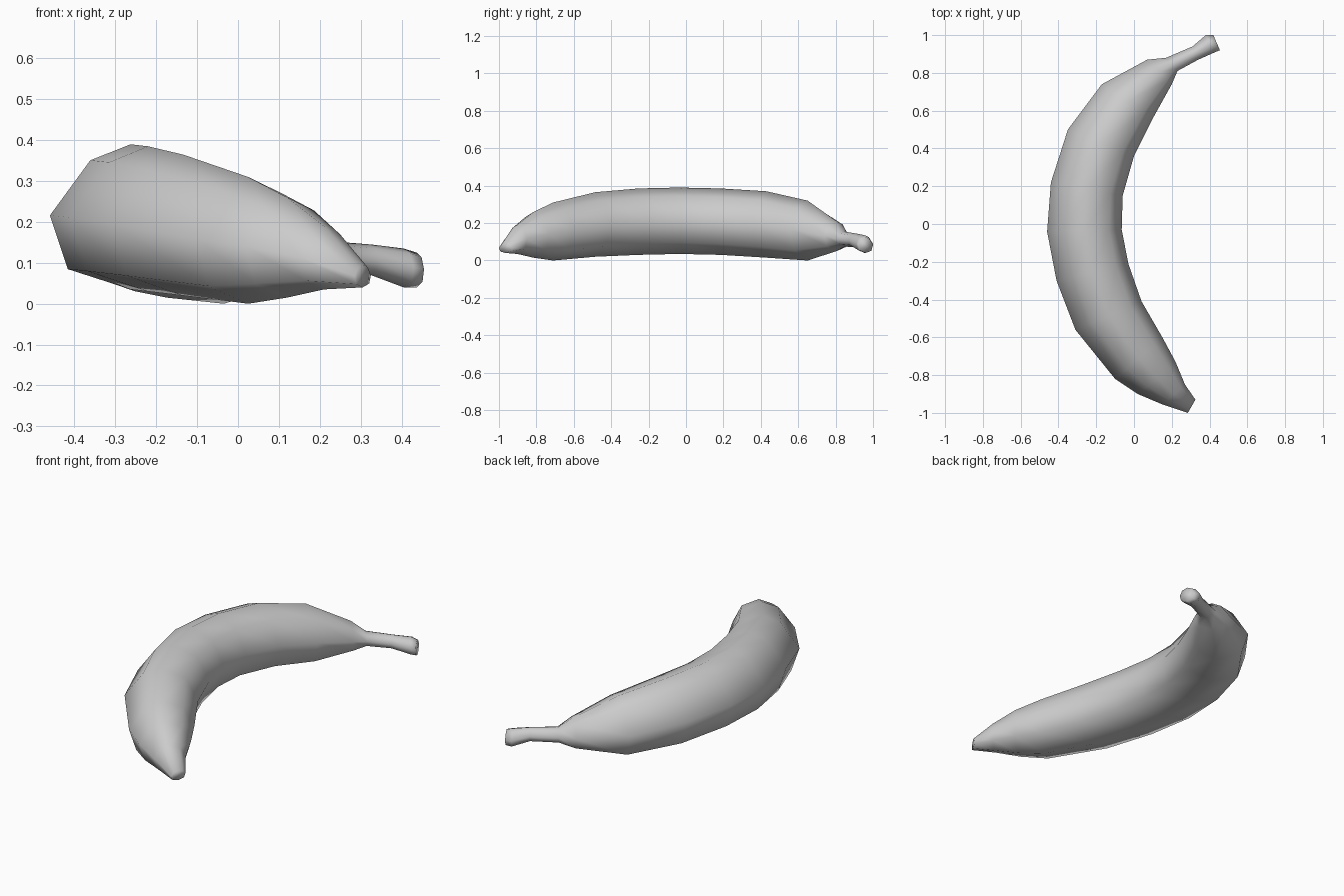
import bpy, bmesh
from mathutils import Vector

# Stations from tip to stem: outer x,y / inner x,y / bottom z, top z
stations = [
    (0.285, -1.0, 0.325, -0.93, 0.04, 0.095),
    (0.15, -0.955, 0.27, -0.85, 0.035, 0.19),
    (0.02, -0.90, 0.22, -0.73, 0.015, 0.26),
    (-0.10, -0.82, 0.15, -0.60, 0.0, 0.31),
    (-0.31, -0.56, 0.04, -0.41, 0.02, 0.365),
    (-0.41, -0.30, -0.03, -0.21, 0.03, 0.385),
    (-0.46, -0.04, -0.065, -0.03, 0.035, 0.39),
    (-0.44, 0.22, -0.06, 0.15, 0.03, 0.385),
    (-0.35, 0.50, 0.0, 0.36, 0.015, 0.37),
    (-0.17, 0.74, 0.10, 0.56, 0.0, 0.32),
    (0.07, 0.87, 0.20, 0.74, 0.05, 0.21),
    (0.17, 0.88, 0.23, 0.81, 0.075, 0.155),
    (0.31, 0.94, 0.34, 0.87, 0.07, 0.145),
    (0.38, 1.0, 0.43, 0.91, 0.04, 0.135),
    (0.42, 1.0, 0.455, 0.92, 0.04, 0.125),
]

# Angular cross-section: u points to the outer curve, v points up
section = [(1, 0.02), (0.5, 0.78), (0, 1), (-0.66, 0.74), (-1, 0.05),
           (-0.8, -0.66), (0, -1), (0.78, -0.72)]

# Banana body and stem as one skin
bm = bmesh.new()
rings = []
for ox, oy, ix, iy, zb, zt in stations:
    centre = Vector(((ox + ix) / 2, (oy + iy) / 2, (zb + zt) / 2))
    side = Vector(((ox - ix) / 2, (oy - iy) / 2, 0))
    up = Vector((0, 0, (zt - zb) / 2))
    rings.append([bm.verts.new(centre + side * u + up * v) for u, v in section])
n = len(section)
for a, b in zip(rings, rings[1:]):
    for i in range(n):
        j = (i + 1) % n
        bm.faces.new((a[i], a[j], b[j], b[i]))
bm.faces.new(rings[0])
bm.faces.new(rings[-1])
bmesh.ops.recalc_face_normals(bm, faces=bm.faces)
for f in bm.faces:
    f.smooth = True

mesh = bpy.data.meshes.new("banana")
bm.to_mesh(mesh)
bm.free()
banana = bpy.data.objects.new("banana", mesh)
bpy.context.collection.objects.link(banana)
